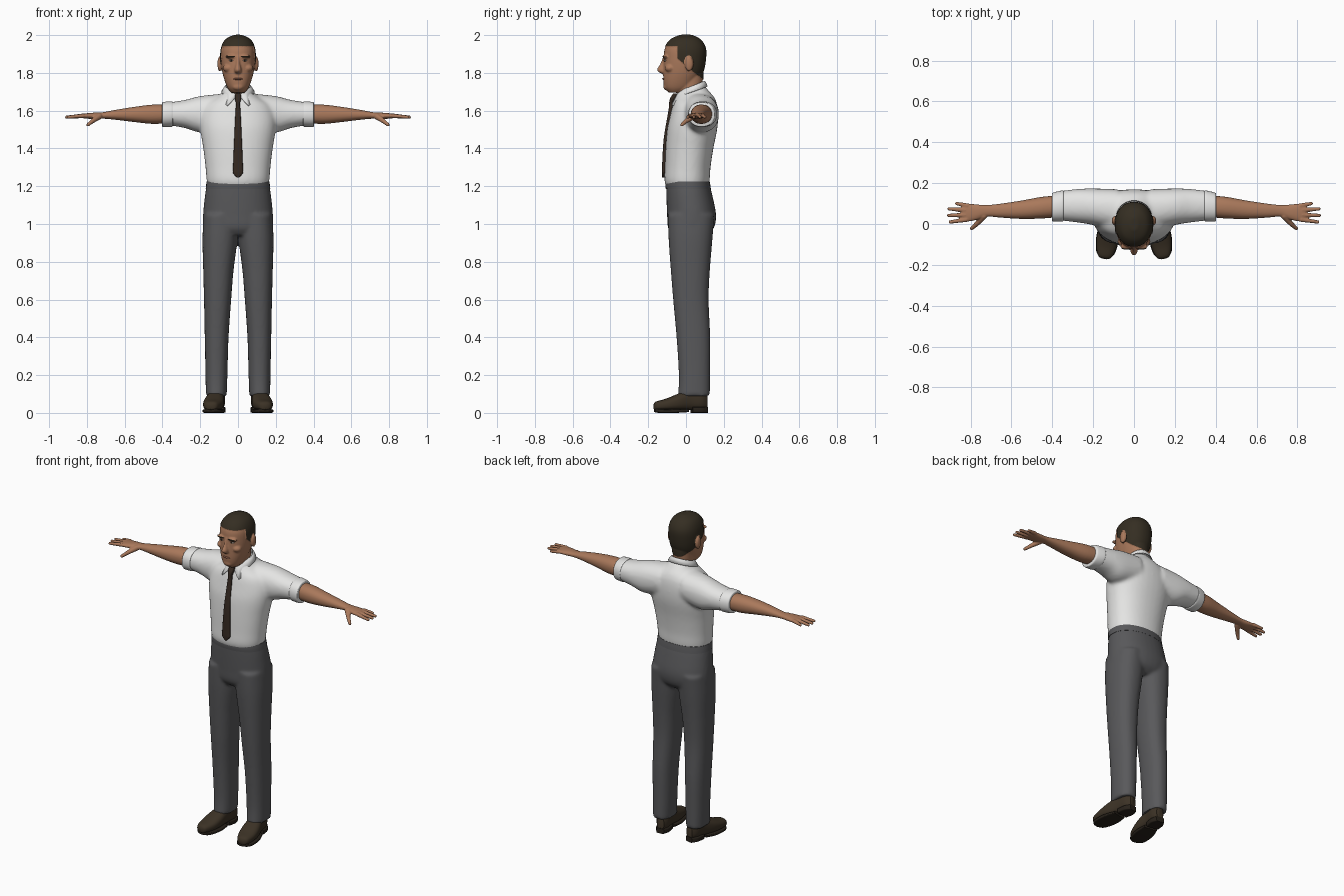
import bpy, bmesh, math
from mathutils import Matrix, Vector

cube = bpy.data.objects.get("Cube")
if cube:
    bpy.data.objects.remove(cube)


def material(name, *rgb):
    mat = bpy.data.materials.new(name)
    mat.use_nodes = True
    mat.diffuse_color = (*rgb, 1)
    mat.node_tree.nodes["Principled BSDF"].inputs["Base Color"].default_value = (*rgb, 1)
    return mat


SKIN = material("skin", .40, .19, .105)
LIP = material("lip", .30, .12, .075)
HAIR = material("dark brown hair", .035, .027, .016)
EYE = material("eye white", .45, .38, .32)
SHIRT = material("white cotton", .78, .78, .77)
TROUSER = material("grey wool", .10, .10, .105)
TIE = material("brown silk", .035, .022, .015)
SHOE = material("brown leather", .045, .032, .019)
SOLE = material("dark sole", .02, .015, .01)


def smooth_rows(rows, steps):
    """Catmull-Rom interpolation of section rows."""
    out = []
    for i in range(len(rows) - 1):
        a, b, c, d = (rows[min(max(i + k, 0), len(rows) - 1)] for k in (-1, 0, 1, 2))
        for s in range(steps):
            t = s / steps
            out.append([q + t / 2 * (r - p + t * (2*p - 5*q + 4*r - u + t * (3*(q - r) + u - p)))
                        for p, q, r, u in zip(a, b, c, d)])
    return out + [list(rows[-1])]


def loft(bm, axis, rows, side=1, power=2.2, segs=36, steps=5):
    """Skin superellipse sections; row = position, low and high of each cross axis.
    Four-value rows are symmetric in x: position, half width, low, high."""
    rows = [r if len(r) == 5 else (r[0], -r[1], *r[1:]) for r in rows]
    rings = []
    for t, a0, a1, b0, b1 in smooth_rows(rows, steps):
        ring = []
        for k in range(segs):
            c, s = (f(math.tau * k / segs) for f in (math.cos, math.sin))
            a = (a0 + a1) / 2 + (a1 - a0) / 2 * math.copysign(abs(c) ** (2 / power), c)
            b = (b0 + b1) / 2 + (b1 - b0) / 2 * math.copysign(abs(s) ** (2 / power), s)
            x, y, z = {"x": (t, a, b), "y": (a, t, b), "z": (a, b, t)}[axis]
            ring.append(bm.verts.new((x * side, y, z)))
        rings.append(ring)
    for lower, upper in zip(rings, rings[1:]):
        for k in range(segs):
            n = (k + 1) % segs
            bm.faces.new((lower[k], lower[n], upper[n], upper[k]))
    bm.faces.new(rings[0])
    bm.faces.new(rings[-1])


def blob(bm, centre, radii):
    bmesh.ops.create_uvsphere(bm, u_segments=20, v_segments=12, radius=1,
                              matrix=Matrix.Translation(centre) @ Matrix.Diagonal((*radii, 1)))


def finger(bm, start, end, r0, r1):
    """Tapered rod with round ends."""
    a, b = Vector(start), Vector(end)
    turn = (b - a).to_track_quat("Z", "Y").to_matrix().to_4x4()
    bmesh.ops.create_cone(bm, cap_ends=True, segments=14, radius1=r0, radius2=r1,
                          depth=(b - a).length, matrix=Matrix.Translation((a + b) / 2) @ turn)
    blob(bm, a, (r0,) * 3)
    blob(bm, b, (r1,) * 3)


def part(name, bm, *mats, blend=0, relax=5):
    """Turn a bmesh into an object, optionally fusing its pieces into one skin."""
    bmesh.ops.recalc_face_normals(bm, faces=bm.faces[:])
    mesh = bpy.data.meshes.new(name)
    bm.to_mesh(mesh)
    bm.free()
    ob = bpy.data.objects.new(name, mesh)
    bpy.context.collection.objects.link(ob)
    if blend:
        fuse = ob.modifiers.new("fuse", "REMESH")
        fuse.mode, fuse.voxel_size = "VOXEL", blend
        soften = ob.modifiers.new("soften", "SMOOTH")
        soften.factor, soften.iterations = .5, relax
        graph = bpy.context.evaluated_depsgraph_get()
        baked = bpy.data.meshes.new_from_object(ob.evaluated_get(graph))
        ob.modifiers.clear()
        ob.data = baked
    ob.data.materials.clear()
    for mat in mats:
        ob.data.materials.append(mat)
    ob.data.shade_smooth()
    ob.data.set_sharp_from_angle(angle=math.radians(50))
    return ob


# Head and neck with nose, brow, cheeks, chin and ears
bm = bmesh.new()
loft(bm, "z", [(1.695, .035, -.09, -.02), (1.72, .055, -.113, .03), (1.76, .071, -.12, .06),
               (1.81, .084, -.12, .09), (1.87, .09, -.118, .102), (1.93, .087, -.112, .102),
               (1.975, .064, -.08, .075), (1.998, .018, -.03, .03)])
loft(bm, "z", [(1.62, .07, -.04, .10), (1.70, .058, -.045, .088), (1.80, .06, -.04, .09)])
loft(bm, "z", [(1.89, .008, -.122, -.09), (1.85, .011, -.135, -.09), (1.82, .018, -.153, -.09),
               (1.805, .018, -.146, -.09), (1.795, .01, -.125, -.09)])
blob(bm, (0, -.1, 1.727), (.032, .02, .02))
for side in (1, -1):
    blob(bm, (.036 * side, -.11, 1.886), (.032, .014, .01))
    blob(bm, (.05 * side, -.085, 1.825), (.03, .027, .022))
    blob(bm, (.097 * side, .016, 1.848), (.012, .022, .04))
head = part("head", bm, SKIN, HAIR, blend=.005, relax=4)

# Hair: cut the hairline into the head, colour it and raise it
HAIRLINE, TEMPLE, SLOPE = 1.94, -.045, .85
bm = bmesh.new()
bm.from_mesh(head.data)
for co, no in (((0, 0, HAIRLINE), (0, 0, 1)), ((0, TEMPLE, 0), (0, 1, 0)),
               ((0, 0, 1.84), (0, SLOPE, 1))):
    bmesh.ops.bisect_plane(bm, geom=bm.verts[:] + bm.edges[:] + bm.faces[:],
                           plane_co=co, plane_no=no)
bm.normal_update()
raised = set()
for face in bm.faces:
    x, y, z = face.calc_center_median()
    ear = abs(x) > .092 and z < 1.9
    if z > HAIRLINE or (y > TEMPLE and z > 1.84 - SLOPE * y and not ear):
        face.material_index = 1
        raised.update(face.verts)
for vert in raised:
    vert.co += vert.normal * .004
bm.to_mesh(head.data)
bm.free()

# Eyes, eyebrows and lips
for name, mat, centre, radii in (("eye", EYE, (.035, -.108, 1.866), (.014, .009, .005)),
                                 ("iris", HAIR, (.035, -.113, 1.866), (.005, .006, .005)),
                                 ("eyebrow", HAIR, (.038, -.117, 1.886), (.024, .008, .005))):
    for side, label in ((1, "left"), (-1, "right")):
        bm = bmesh.new()
        blob(bm, (centre[0] * side, *centre[1:]), radii)
        part(label + "_" + name, bm, mat)
bm = bmesh.new()
blob(bm, (0, -.115, 1.768), (.026, .011, .006))
part("lips", bm, LIP)

# Shirt body and sleeves
bm = bmesh.new()
loft(bm, "z", [(1.19, .156, -.10, .115), (1.23, .166, -.114, .125), (1.30, .172, -.112, .13),
               (1.40, .184, -.108, .145), (1.50, .20, -.10, .165), (1.57, .20, -.085, .17),
               (1.63, .175, -.07, .165), (1.67, .115, -.055, .15), (1.70, .078, -.04, .125),
               (1.73, .06, -.03, .10)])
for side in (1, -1):
    loft(bm, "x", [(.08, -.03, .17, 1.50, 1.69), (.20, -.005, .174, 1.485, 1.677),
                   (.28, .008, .171, 1.508, 1.657), (.37, .018, .16, 1.523, 1.643)], side)
part("shirt", bm, SHIRT, blend=.01, relax=8)

# Rolled cuffs
bm = bmesh.new()
for side in (1, -1):
    loft(bm, "x", [(.345, .018, .16, 1.52, 1.644), (.352, .012, .164, 1.514, 1.649),
                   (.395, .012, .154, 1.514, 1.646), (.402, .018, .148, 1.52, 1.64)], side)
part("sleeve_cuffs", bm, SHIRT)

# Folded collar with two points
bm = bmesh.new()
levels = []
for k in range(61):
    off = 10 + k * 340 / 60
    turn = math.radians(off - 90)
    c, s = math.cos(turn), math.sin(turn)
    point = max(0, 1 - abs(min(off, 360 - off) - 40) / 32)
    top = 1.73 + .028 * s
    levels.append([bm.verts.new((rx * c, .03 + ry * s, z)) for rx, ry, z in
                   ((.062, .066, top - .03), (.065, .069, top), (.072, .075, top - .006),
                    (.088 + .006 * point, .085 + .052 * point, top - .03 - .055 * point))])
for one, two in zip(levels, levels[1:]):
    for j in range(3):
        bm.faces.new((one[j], two[j], two[j + 1], one[j + 1]))
collar = part("collar", bm, SHIRT)
collar.modifiers.new("thickness", "SOLIDIFY").thickness = .005

# Tie with knot
bm = bmesh.new()
loft(bm, "z", [(1.69, .014, -.068, -.04), (1.665, .017, -.084, -.05), (1.635, .01, -.09, -.06),
               (1.60, .013, -.093, -.07), (1.45, .02, -.118, -.095), (1.30, .026, -.127, -.105),
               (1.27, .026, -.128, -.108), (1.245, .004, -.126, -.112)], power=3)
part("tie", bm, TIE)

# Trousers: hips and legs fused, then a waistband
bm = bmesh.new()
loft(bm, "z", [(1.22, .163, -.105, .122), (1.15, .175, -.104, .14), (1.05, .185, -.10, .159),
               (.98, .184, -.095, .148), (.94, .165, -.07, .11)])
for side in (1, -1):
    loft(bm, "z", [(1.05, .0, .182, -.095, .15), (.92, .003, .188, -.092, .14),
                   (.75, .024, .184, -.08, .126), (.60, .036, .18, -.068, .12),
                   (.40, .05, .176, -.05, .128), (.20, .056, .172, -.038, .127),
                   (.09, .06, .17, -.042, .126)], side, power=2.3)
part("trousers", bm, TROUSER, blend=.009)
bm = bmesh.new()
loft(bm, "z", [(1.185, .171, -.107, .132), (1.205, .169, -.109, .129), (1.226, .166, -.108, .125)])
part("waistband", bm, TROUSER)

# Arms with hands
TIPS = [((.815, .09), (.868, .10)), ((.825, .068), (.905, .074)),
        ((.825, .044), (.908, .042)), ((.82, .021), (.90, .01))]
for side, label in ((1, "left"), (-1, "right")):
    bm = bmesh.new()
    loft(bm, "x", [(.36, .035, .14, 1.535, 1.63), (.45, .027, .133, 1.53, 1.632),
                   (.55, .025, .115, 1.54, 1.62), (.65, .031, .10, 1.552, 1.604),
                   (.72, .036, .093, 1.558, 1.591), (.77, .02, .096, 1.556, 1.589),
                   (.82, .011, .10, 1.56, 1.584), (.84, .02, .09, 1.565, 1.58)], side)
    for root, tip in TIPS:
        finger(bm, (root[0] * side, root[1], 1.573), (tip[0] * side, tip[1], 1.566), .0115, .0085)
    finger(bm, (.735 * side, .04, 1.57), (.77 * side, .0, 1.545), .017, .012)
    finger(bm, (.77 * side, .0, 1.545), (.795 * side, -.022, 1.525), .012, .009)
    part(label + "_arm", bm, SKIN, blend=.004, relax=4)

# Shoes with soles and heels, toes turned outward
for side, label in ((1, "left"), (-1, "right")):
    pose = Matrix.Translation((.118 * side, 0, 0)) @ Matrix.Rotation(math.radians(9) * side, 4, "Z")
    bm = bmesh.new()
    loft(bm, "y", [(-.173, .012, .02, .044), (-.16, .034, .014, .06), (-.11, .05, .012, .074),
                   (-.05, .053, .012, .098), (.02, .042, .015, .125), (.08, .038, .015, .125),
                   (.112, .022, .02, .10)], power=2.5)
    bm.transform(pose)
    part(label + "_shoe", bm, SHOE)
    bm = bmesh.new()
    loft(bm, "y", [(-.168, .018, .004, .024), (-.14, .046, 0, .02), (-.06, .056, 0, .02),
                   (.01, .042, .004, .02)], power=5)
    loft(bm, "y", [(.03, .04, 0, .032), (.08, .041, 0, .032), (.115, .024, 0, .032)], power=6)
    bm.transform(pose)
    part(label + "_sole", bm, SOLE)
